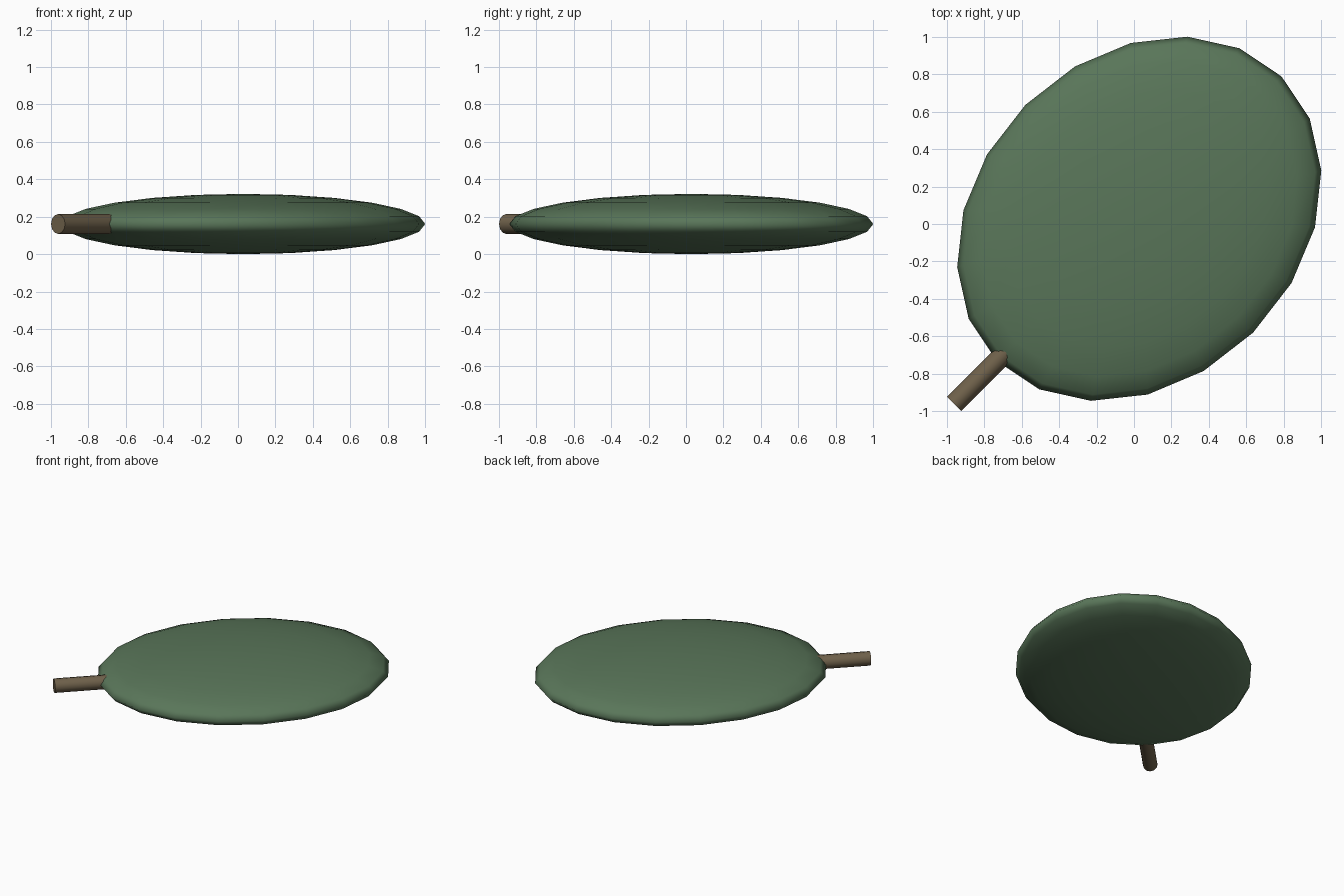
import bpy
from math import pi, sqrt, radians

if "Cube" in bpy.data.objects:
    bpy.data.objects.remove(bpy.data.objects["Cube"])


def finish(obj, name, color, angle=40):
    obj.name = name
    mat = bpy.data.materials.new(name + "_color")
    mat.diffuse_color = (*color, 1)
    mat.use_nodes = True
    mat.node_tree.nodes["Principled BSDF"].inputs["Base Color"].default_value = mat.diffuse_color
    obj.data.materials.append(mat)
    bpy.ops.object.transform_apply(location=False, rotation=True, scale=True)
    bpy.ops.object.shade_smooth_by_angle(angle=radians(angle))


CENTER = 0.028          # pad centre on x and y
HEIGHT = 0.161          # mid-height
LONG, SHORT, THICK = 1.076, 0.861, 0.161

# leaf pad: flattened sphere with its long axis on the diagonal
bpy.ops.mesh.primitive_uv_sphere_add(segments=20, ring_count=12, radius=1,
                                     location=(CENTER, CENTER, HEIGHT),
                                     rotation=(0, 0, pi / 4))
pad = bpy.context.object
pad.scale = (LONG, SHORT, THICK)
finish(pad, "leaf_pad", (0.10, 0.18, 0.10), 180)

# stem: short rod running out of the near-left end of the pad
inner, outer = 0.97, 1.40
d = CENTER - (inner + outer) / 2 / sqrt(2)
bpy.ops.mesh.primitive_cylinder_add(vertices=12, radius=0.053, depth=outer - inner,
                                    location=(d, d, HEIGHT),
                                    rotation=(0, pi / 2, pi / 4))
finish(bpy.context.object, "stem", (0.16, 0.12, 0.07))
